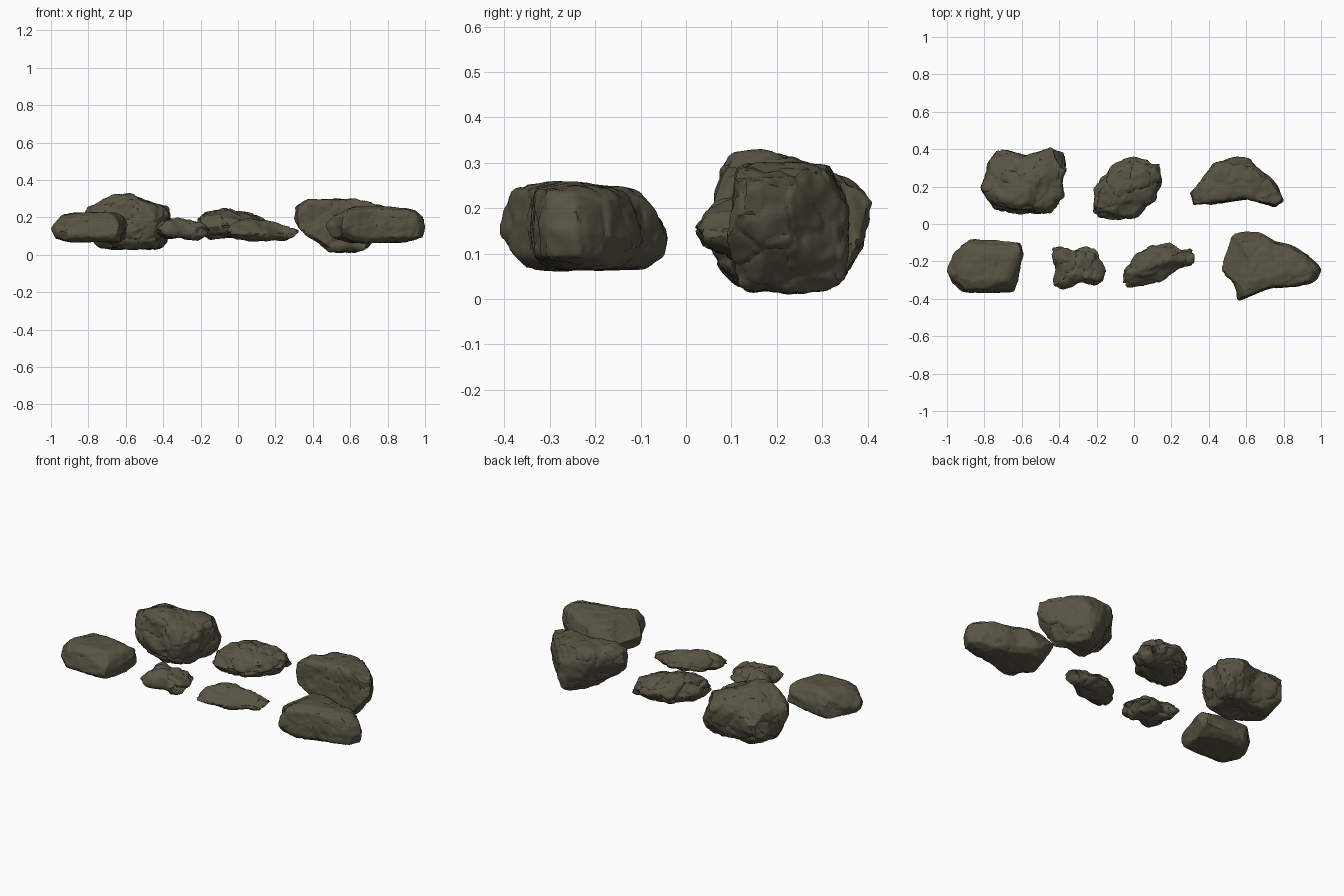
import bpy, bmesh, random
from mathutils import Vector, noise

cube = bpy.data.objects.get("Cube")
if cube:
    bpy.data.objects.remove(cube, do_unlink=True)

CM = 0.01  # outlines and layers are written in hundredths

stone = bpy.data.materials.new("olive grey stone")
stone.use_nodes = True
stone.diffuse_color = (0.1, 0.09, 0.057, 1)
bsdf = stone.node_tree.nodes["Principled BSDF"]
bsdf.inputs["Base Color"].default_value = stone.diffuse_color
bsdf.inputs["Roughness"].default_value = 0.9


def bounds(points):
    low = Vector([min(p[i] for p in points) for i in range(3)])
    high = Vector([max(p[i] for p in points) for i in range(3)])
    return low, high


def loft(bm, outline, layers):
    """Stack scaled copies of the plan outline: z, width, depth, shift x, shift y."""
    xs, ys = zip(*outline)
    cx, cy = (min(xs) + max(xs)) / 2, (min(ys) + max(ys)) / 2
    rings = []
    for z, width, depth, dx, dy in layers:
        rings.append([bm.verts.new(Vector((cx + dx + (x - cx) * width,
                                           cy + dy + (y - cy) * depth, z)) * CM)
                      for x, y in outline])
    count = len(outline)
    for a, b in zip(rings, rings[1:]):
        for i in range(count):
            j = (i + 1) % count
            bm.faces.new((a[i], a[j], b[j], b[i]))
    bm.faces.new(rings[0])
    bm.faces.new(rings[-1])
    bmesh.ops.recalc_face_normals(bm, faces=bm.faces)


def chip(bm, rng, cuts):
    """Flatten shallow facets by pressing outlying vertices onto random planes."""
    low, high = bounds([v.co for v in bm.verts])
    centre = (low + high) / 2
    for _ in range(cuts):
        n = Vector([rng.gauss(0, 1) for _ in range(3)]).normalized()
        reach = max((v.co - centre).dot(n) for v in bm.verts)
        limit = reach * rng.uniform(0.86, 0.95)
        for v in bm.verts:
            over = (v.co - centre).dot(n) - limit
            if over > 0:
                v.co -= n * over


def weather(bm, rough, offset):
    """Push the surface in and out with broad lumps, fine grain and cracks."""
    bm.normal_update()
    moves = []
    for v in bm.verts:
        p = v.co + offset
        lump = noise.noise(p * 11) * 0.011 + noise.noise(p * 27) * 0.005
        cells = noise.voronoi(p * 9 + Vector((lump, lump, 0)) * 30)[0]
        crack = max(0, 0.12 - (cells[1] - cells[0])) * 0.05
        moves.append(v.normal * (lump - crack) * rough)
    for v, move in zip(bm.verts, moves):
        v.co += move


def rock(name, seed, rough, outline, layers):
    rng = random.Random(seed)
    mesh = bpy.data.meshes.new(name)
    bm = bmesh.new()
    loft(bm, outline, layers)
    low, high = bounds([v.co for v in bm.verts])
    bm.to_mesh(mesh)
    bm.free()
    obj = bpy.data.objects.new(name, mesh)
    bpy.context.collection.objects.link(obj)

    # Even skin over the rough block
    skin = obj.modifiers.new("skin", 'REMESH')
    skin.mode = 'VOXEL'
    skin.voxel_size = 0.009
    soften = obj.modifiers.new("soften", 'SMOOTH')
    soften.iterations = 4
    graph = bpy.context.evaluated_depsgraph_get()
    dense = bpy.data.meshes.new_from_object(obj.evaluated_get(graph))
    obj.modifiers.clear()
    obj.data = dense
    bpy.data.meshes.remove(mesh)
    dense.name = name

    # Facets and weathering, then fit back to the intended size
    bm = bmesh.new()
    bm.from_mesh(dense)
    chip(bm, rng, 16)
    weather(bm, rough, Vector((seed, seed * 2, seed * 3)))
    now_low, now_high = bounds([v.co for v in bm.verts])
    for v in bm.verts:
        for i in range(3):
            t = (v.co[i] - now_low[i]) / (now_high[i] - now_low[i])
            v.co[i] = low[i] + t * (high[i] - low[i])
    bm.to_mesh(dense)
    bm.free()
    dense.materials.clear()
    dense.materials.append(stone)
    bpy.ops.object.select_all(action='DESELECT')
    obj.select_set(True)
    bpy.context.view_layer.objects.active = obj
    bpy.ops.object.shade_smooth_by_angle(angle=0.6)
    return obj


# Back row
rock("back_right_boulder", 3, 1.0,
     [(-82, 20), (-78, 29), (-78, 38), (-70, 39), (-57, 37), (-45, 41), (-37, 38),
      (-36, 31), (-39, 25), (-38, 16), (-44, 7), (-58, 5), (-75, 9)],
     [(2.5, .66, .6, 1, 0), (6, .85, .82, 1, 0), (13, .97, .97, 0, 0), (21, 1, 1, 0, 0),
      (26, .92, .88, 0, -1), (29, .6, .6, -2, -4), (33, .24, .3, -3, -6)])

rock("back_middle_rock", 5, 1.3,
     [(-22, 8), (-20, 17), (-12, 30), (-3, 36), (5, 33), (9, 31), (14, 33),
      (15, 23), (11, 17), (9, 9), (0, 4), (-9, 2), (-18, 4)],
     [(8, .55, .55, 0, 0), (11, .85, .85, 0, 0), (15, 1, 1, 0, 0),
      (19, .85, .85, -1, 0), (23, .5, .55, -4, 0), (25, .22, .3, -4, 0)])

rock("back_left_boulder", 8, 0.8,
     [(30, 10), (34, 18), (45, 32), (55, 36), (62, 35), (68, 28), (75, 23),
      (80, 11), (77, 9), (60, 13), (37, 10)],
     [(1, .4, .78, 5, 0), (4, .58, .95, 4, 0), (12, .82, 1, 2, 0), (19, 1, 1, 0, 0),
      (26, .98, .98, 0, 0), (29, .86, .9, 0, 0), (30.3, .6, .6, 0, 0)])

# Front row
rock("front_right_rock", 11, 0.5,
     [(-100, -24), (-92, -8), (-78, -9), (-59, -10), (-61, -22), (-66, -36),
      (-80, -37), (-95, -36)],
     [(6.5, .7, .7, 2, 0), (9, .93, .93, 0, 0), (13, 1, 1, 0, 0), (16, .97, .96, 0, 0),
      (21, .78, .78, 0, 0), (23, .5, .5, 2, 0)])

rock("front_small_rock", 14, 1.3,
     [(-44, -13), (-38, -12), (-33, -14), (-26, -12), (-20, -15), (-15, -24),
      (-16, -30), (-20, -32), (-31, -31), (-42, -35), (-43, -29), (-41, -23)],
     [(7.5, .6, .6, 0, 0), (10, .95, .92, 0, 0), (13, 1, 1, 0, 0),
      (17, .72, .72, -1, 0), (20, .3, .35, -4, 0)])

rock("front_middle_rock", 17, 1.0,
     [(-6, -32), (2, -17), (10, -11), (18, -10), (23, -14), (32, -12), (32.5, -19),
      (22, -25), (14, -31), (0, -34)],
     [(7, .5, .5, 0, 0), (9, .92, .88, 0, 0), (11, 1, 1, 0, 0),
      (15, .72, .72, -3, 0), (18, .42, .42, -4, 0), (19.5, .2, .2, -4, 0)])

rock("front_left_boulder", 21, 0.6,
     [(47, -19), (50, -9), (56, -4), (66, -4), (75, -9), (92, -14), (100, -24),
      (97, -31), (86, -34), (75, -34), (67, -37), (56, -41), (54, -33), (47, -24)],
     [(6, .6, .7, 0, 0), (9, .94, .95, 0, 0), (15, 1, 1, 0, 0), (20, .96, .94, 0, 0),
      (24, .8, .74, 0, -2), (26, .48, .42, -2, -4)])
